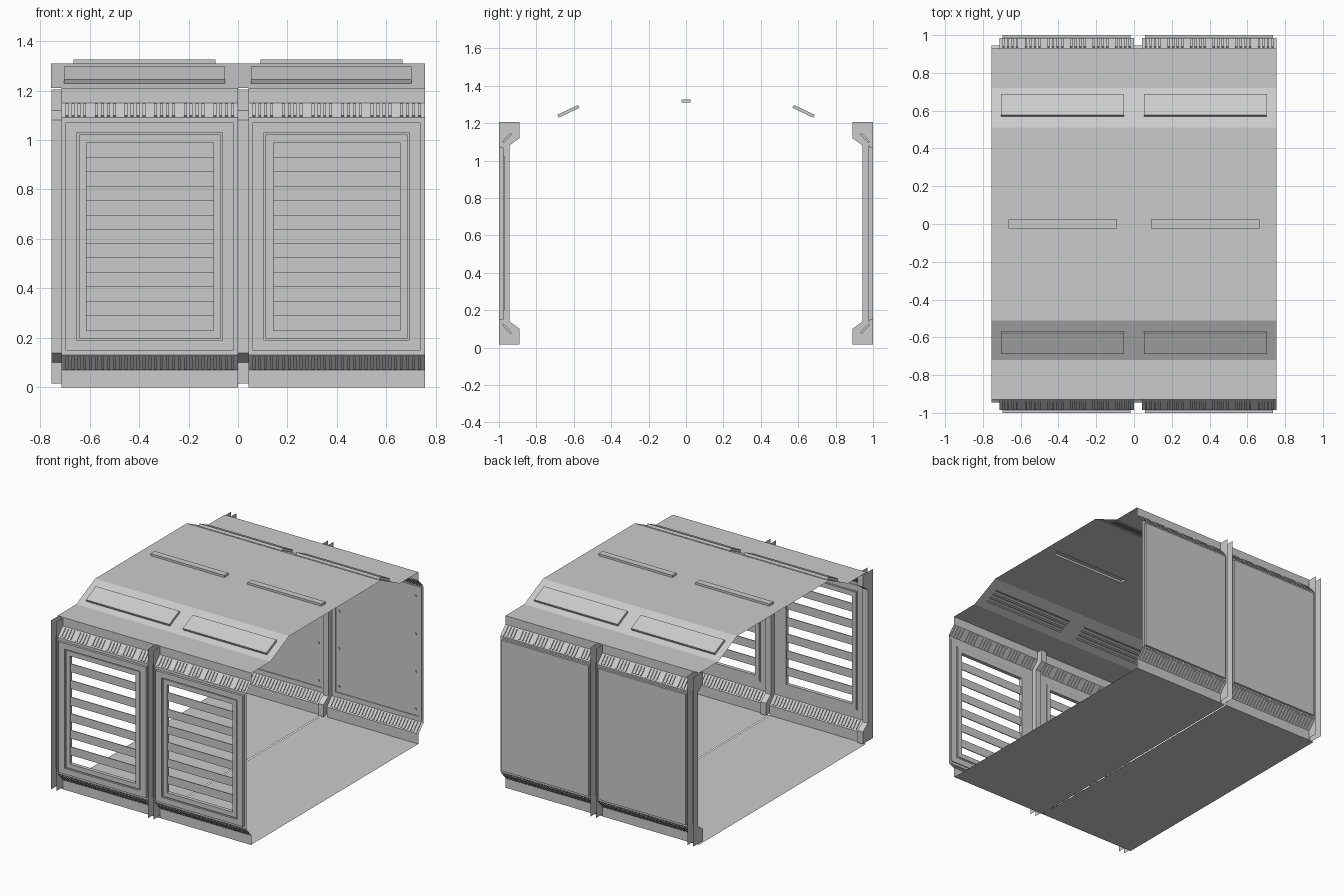
import bpy, bmesh, math

if "Cube" in bpy.data.objects:
    bpy.data.objects.remove(bpy.data.objects["Cube"])

BAY = 0.755
POST = 0.042


def build(name, verts, faces):
    me = bpy.data.meshes.new(name)
    bm = bmesh.new()
    vs = [bm.verts.new(v) for v in verts]
    for f in faces:
        bm.faces.new([vs[i] for i in f])
    bmesh.ops.recalc_face_normals(bm, faces=bm.faces[:])
    bm.to_mesh(me)
    bm.free()
    ob = bpy.data.objects.new(name, me)
    bpy.context.collection.objects.link(ob)
    return ob


def corners(r):
    a, b, c, d = r
    return [(a, c), (b, c), (b, d), (a, d)]


def slab(name, f, r, w0, w1, open_base=False):
    """Box over rectangle r=(u0,u1,v0,v1) between offsets w0 and w1, mapped by f."""
    v = [f(u, t, w) for w in (w0, w1) for u, t in corners(r)]
    faces = [(4, 5, 6, 7)] + [(i, (i + 1) % 4, 4 + (i + 1) % 4, 4 + i) for i in range(4)]
    if not open_base:
        faces.append((0, 1, 2, 3))
    return build(name, v, faces)


def ring(name, f, outer, inner, w0, w1=None):
    """Rectangular frame; a single sheet when w1 is None."""
    pts = corners(outer) + corners(inner)
    v = [f(u, t, w0) for u, t in pts]
    faces = []
    if w1 is not None:
        v += [f(u, t, w1) for u, t in pts]
    for i in range(4):
        j = (i + 1) % 4
        faces.append((i, j, 4 + j, 4 + i))
        if w1 is not None:
            faces += [(8 + i, 8 + j, 12 + j, 12 + i), (i, j, 8 + j, 8 + i),
                      (4 + i, 4 + j, 12 + j, 12 + i)]
    return build(name, v, faces)


def strip(name, x0, x1, profile):
    """Open sheet extruded along x from a list of (y, z) points."""
    n = len(profile)
    v = [(x, y, z) for x in (x0, x1) for y, z in profile]
    return build(name, v, [(i, i + 1, n + i + 1, n + i) for i in range(n - 1)])


def ribs(name, x0, x1, a, b, count, group):
    """Row of thin fins crossing a sloped vent strip running from a to b in (y, z)."""
    dy, dz = b[0] - a[0], b[1] - a[1]
    l = math.hypot(dy, dz)
    ny, nz = -dz / l * 0.006, dy / l * 0.006
    step = (x1 - x0) / count
    verts, faces = [], []
    for i in range(count):
        if group and i % group == group - 1:
            continue
        k = len(verts)
        for x in (x0 + step * (i + 0.25), x0 + step * (i + 0.75)):
            for t, s in ((0.1, -1), (0.9, -1), (0.9, 1), (0.1, 1)):
                verts.append((x, a[0] + dy * t + ny * s, a[1] + dz * t + nz * s))
        faces += [(k, k + 1, k + 2, k + 3), (k + 4, k + 5, k + 6, k + 7)]
        faces += [(k + j, k + (j + 1) % 4, k + 4 + (j + 1) % 4, k + 4 + j) for j in range(4)]
    build(name, verts, faces)


def post(name, x0, s):
    """Channel post open to the outside: two side plates and an inner web."""
    prof = [(1.0, 0.015), (0.89, 0.015), (0.89, 0.1), (0.945, 0.14),
            (0.945, 1.08), (0.89, 1.12), (0.89, 1.205), (1.0, 1.205)]
    n = len(prof)
    v = [(x, s * y, z) for x in (x0 + 0.001, x0 + POST) for y, z in prof]
    faces = [tuple(range(n)), tuple(range(n, 2 * n))]
    faces += [(i, i + 1, n + i + 1, n + i) for i in range(1, n - 2)]
    build(name, v, faces)


def flat_roof(u, v, w):
    return (u, v, 1.31 + w)


for x0 in (-BAY, 0.0):
    xa, xb = x0 + POST, x0 + BAY
    panel = (x0 + 0.058, x0 + 0.737, 0.15, 1.07)

    # Floor and flat ceiling with a central lamp recess
    strip("floor_panel", x0 + 0.004, xb - 0.003, [(-0.93, 0), (0.93, 0)])
    lamp = (x0 + 0.09, x0 + 0.665, -0.023, 0.023)
    ring("ceiling_panel", flat_roof, (x0, xb, -0.51, 0.51), lamp, 0)
    slab("ceiling_lamp", flat_roof, lamp, 0, 0.015, True)

    for s in (-1, 1):
        def wall(u, v, w, s=s):
            return (u, s * w, v)

        def slope(u, v, w, s=s):
            return (u, s * (0.72 - 0.903 * v + 0.43 * w), 1.21 + 0.43 * v + 0.903 * w)

        post("wall_post", x0, s)

        # Roof edge, sloped roof and its louvred lamp boxes
        strip("roof_edge", x0, xb, [(s * 0.93, 1.21), (s * 0.72, 1.21)])
        box = (x0 + 0.052, x0 + 0.702, 0.044, 0.166)
        hole = (box[0] + 0.012, box[1] - 0.012, 0.054, 0.156)
        ring("roof_slope", slope, (x0, xb, 0, 0.2326), hole, 0)
        slab("roof_vent_box", slope, box, 0, 0.017, True)
        for k in range(3):
            v = 0.062 + k * 0.033
            slab("roof_vent_louvre", slope, (hole[0], hole[1], v, v + 0.02), 0.001, 0.007)

        # Wall sheet, vent strips and skirting
        strip("upper_rail", xa, xb, [(s * 0.93, 1.15), (s * 0.93, 1.21)])
        strip("skirting", xa, xb, [(s * 0.93, 0.0), (s * 0.93, 0.07)])
        for part, a, b, g in (("upper_vent", (s * 0.985, 1.09), (s * 0.93, 1.15), 5),
                              ("lower_vent", (s * 0.985, 0.13), (s * 0.93, 0.07), 0)):
            strip(part, xa, xb, [a, b])
            ribs(part + "_ribs", xa + 0.01, xb - 0.01, a, b, 29, g)
        ring("wall_sheet", wall, (xa, xb, 0.13, 1.09), panel, 0.983)

        if s > 0:
            # Solid rear panel with an inner rim and bolts
            slab("rear_panel", wall, panel, 0.983, 1.0)
            ring("rear_panel_rim", wall, (x0 + 0.05, x0 + 0.745, 0.14, 1.08),
                 (x0 + 0.075, x0 + 0.72, 0.167, 1.053), 0.977, 0.985)
            for bx in (x0 + 0.1, x0 + 0.695):
                for bz in (0.21, 0.475, 0.74, 1.005):
                    bpy.ops.mesh.primitive_cylinder_add(
                        vertices=8, radius=0.008, depth=0.008,
                        location=(bx, 0.98, bz), rotation=(math.pi / 2, 0, 0))
                    bpy.context.object.name = "panel_bolt"
        else:
            # Front window: panel, stepped frame and slats
            out = (x0 + 0.105, x0 + 0.692, 0.19, 1.03)
            mid = (x0 + 0.112, x0 + 0.685, 0.197, 1.023)
            inn = (x0 + 0.143, x0 + 0.655, 0.23, 0.99)
            ring("window_panel", wall, panel, out, 0.977, 1.0)
            ring("window_step", wall, out, mid, 0.975, 0.988)
            ring("window_frame", wall, mid, inn, 0.97, 0.996)
            h = 0.76 / 13
            for k in range(6):
                z = 0.23 + h * (2 * k + 1)
                slab("window_slat", wall, (inn[0], inn[1], z, z + h), 0.98, 0.986)
